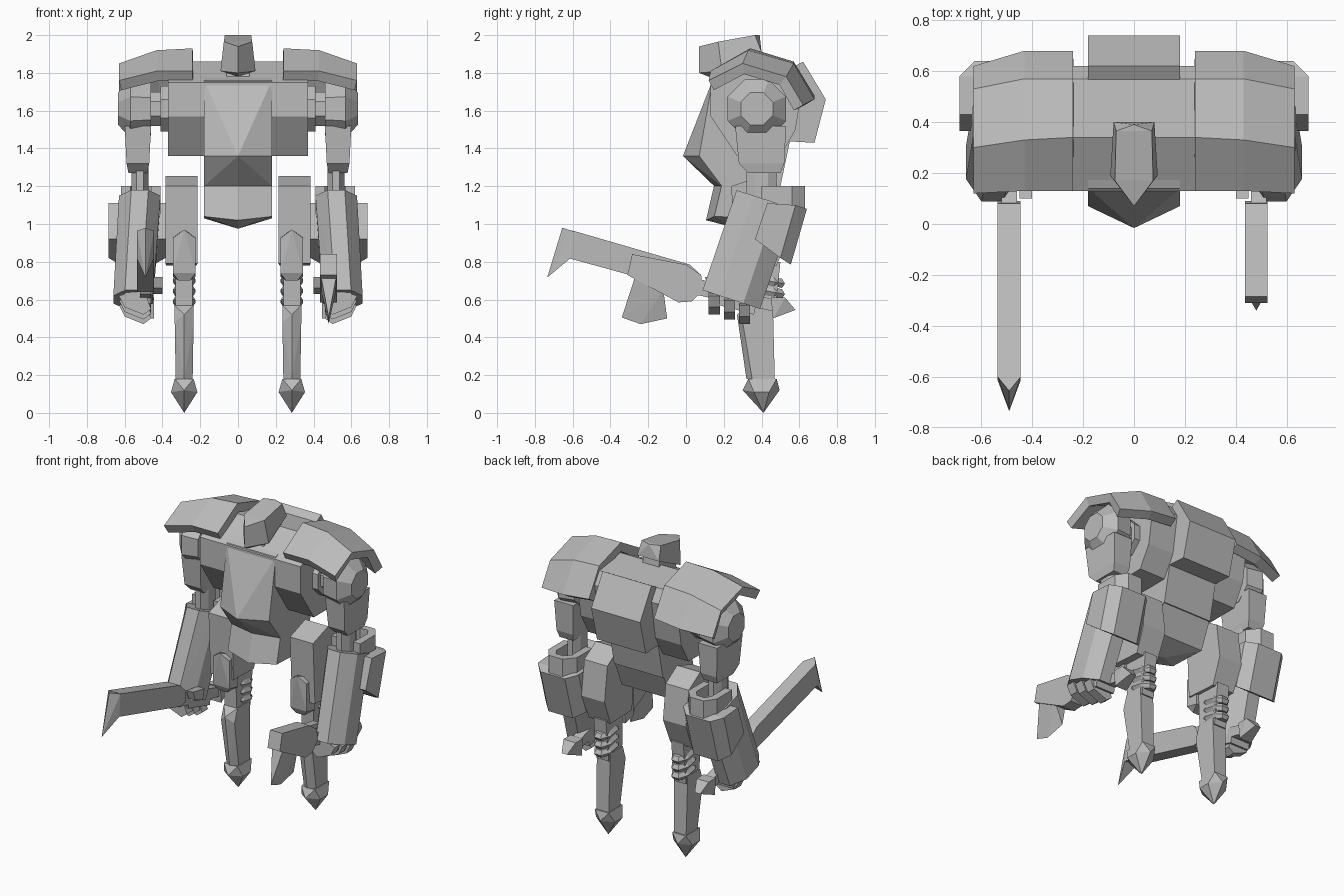
import bpy
import bmesh
from math import cos, sin, pi, radians
from mathutils import Matrix, Vector

if "Cube" in bpy.data.objects:
    bpy.data.objects.remove(bpy.data.objects["Cube"])

GREY = (.5, .5, .5, 1)
metal = bpy.data.materials.new("plain_grey_metal")
metal.use_nodes = True
metal.diffuse_color = GREY
metal.node_tree.nodes["Principled BSDF"].inputs["Base Color"].default_value = GREY

LEFT, RIGHT = "left_", "right_"
PAIR = (LEFT, RIGHT)
SINGLE = ("",)


def place(name, bm, sides):
    """Make one object per side; the right side is the mirrored copy."""
    made = []
    for side in sides:
        copy = bm.copy()
        if side == RIGHT:
            for vert in copy.verts:
                vert.co.x = -vert.co.x
            bmesh.ops.reverse_faces(copy, faces=copy.faces[:])
        mesh = bpy.data.meshes.new(side + name)
        copy.to_mesh(mesh)
        copy.free()
        mesh.materials.append(metal)
        obj = bpy.data.objects.new(side + name, mesh)
        bpy.context.scene.collection.objects.link(obj)
        made.append(obj)
    bm.free()
    return made


def hull(name, points, sides=PAIR):
    """Convex faceted solid around the points."""
    bm = bmesh.new()
    for point in points:
        bm.verts.new(point)
    bmesh.ops.remove_doubles(bm, verts=bm.verts[:], dist=.0005)
    bmesh.ops.convex_hull(bm, input=bm.verts[:])
    loose = [vert for vert in bm.verts if not vert.link_faces]
    bmesh.ops.delete(bm, geom=loose, context="VERTS")
    bmesh.ops.dissolve_limit(bm, angle_limit=.02, verts=bm.verts[:], edges=bm.edges[:])
    bmesh.ops.recalc_face_normals(bm, faces=bm.faces[:])
    return place(name, bm, sides)


def sym(centre, points):
    """Points given as (half width, y, z) on both sides of a centre plane."""
    return [(centre + sign * w, y, z) for w, y, z in points for sign in (-1, 1)]


def block(name, centre, width, profile, sides=PAIR):
    """Side profile extruded evenly about a centre plane."""
    return hull(name, sym(centre, [(width, y, z) for y, z in profile]), sides)


def ring(centre, across, deep, tilt=0, axis="X", count=8):
    """Polygon ring whose flats touch the given half sizes."""
    turn = Matrix.Rotation(radians(tilt), 3, axis)
    grow = 1 / cos(pi / count)
    angles = [(2 * k + 1) * pi / count for k in range(count)]
    return [Vector(centre) + turn @ Vector((across * grow * cos(a), deep * grow * sin(a), 0))
            for a in angles]


def drum(name, stations, y, z):
    """Faceted drum along x from (x, radius) stations."""
    points = []
    for x, radius in stations:
        points += ring((x, y, z), radius, radius, 90, "Y")
    hull(name, points)


def sheet(name, rows, thickness):
    """Bent plate from a grid of points, thickened inwards."""
    bm = bmesh.new()
    grid = [[bm.verts.new(point) for point in row] for row in rows]
    for a, b in zip(grid, grid[1:]):
        for j in range(len(a) - 1):
            bm.faces.new((a[j], b[j], b[j + 1], a[j + 1]))
    for obj in place(name, bm, PAIR):
        solid = obj.modifiers.new("thickness", "SOLIDIFY")
        solid.thickness = thickness
        solid.offset = -1


# Torso: wide chest, keeled breastplate, abdomen, pelvis and backpack
block("chest", 0, .37, [(.13, 1.75), (.13, 1.57), (.26, 1.4), (.27, 1.36), (.5, 1.36),
                        (.58, 1.5), (.62, 1.75), (.57, 1.83), (.34, 1.86)], SINGLE)
hull("breastplate", sym(0, [(.18, .14, 1.76), (0, .12, 1.71), (.18, .07, 1.36),
                            (0, -.016, 1.36), (.18, .35, 1.84), (.18, .35, 1.36)]), SINGLE)
hull("abdomen", sym(0, [(.18, .07, 1.36), (0, -.016, 1.36), (.18, .19, 1.2),
                        (0, .15, 1.2), (.18, .55, 1.44), (.18, .5, 1.2)]), SINGLE)
hull("pelvis", sym(0, [(.18, .19, 1.21), (0, .15, 1.21), (.18, .15, 1.04), (0, .106, 1.02),
                       (0, .28, .975), (.18, .42, 1.03), (.18, .5, 1.22)]), SINGLE)
block("backpack", 0, .18, [(.53, 1.81), (.62, 1.86), (.74, 1.66), (.68, 1.43), (.5, 1.44)],
      SINGLE)

# Head: wedge with a keeled face, on a short neck
hull("head", sym(0, [(0, .07, 1.94), (0, .07, 1.8), (0, .12, 1.78), (.075, .17, 1.965),
                     (.093, .19, 1.81), (.07, .365, 2), (0, .39, 2), (.08, .4, 1.91)]), SINGLE)
block("neck", 0, .06, [(.18, 1.74), (.2, 1.86), (.36, 1.92), (.38, 1.8)], SINGLE)

# Shoulder pads: bent plates drooping outwards
pad_rows = [
    (.24, [(.13, 1.81), (.34, 1.93), (.57, 1.86), (.68, 1.68)]),
    (.43, [(.13, 1.81), (.33, 1.92), (.57, 1.85), (.68, 1.66)]),
    (.63, [(.12, 1.76), (.3, 1.85), (.53, 1.78), (.62, 1.63)]),
]
sheet("shoulder_pad", [[(x, y, z) for y, z in line] for x, line in pad_rows], .06)

# Shoulder joint and upper arm
drum("shoulder_axle", [(.3, .09), (.48, .09)], .375, 1.61)
drum("shoulder_collar", [(.36, .12), (.41, .12)], .375, 1.61)
drum("shoulder_ball", [(.46, .14), (.57, .155), (.635, .085)], .375, 1.61)
hull("upper_arm", sym(.53, [(.07, .26, 1.52), (.07, .53, 1.52), (.06, .28, 1.32),
                            (.06, .52, 1.32), (.05, .33, 1.27), (.05, .5, 1.27)]))
hull("elbow", ring((.52, .4, 1.3), .045, .08) + ring((.52, .4, 1.08), .045, .08))

# Forearm: tilted eight-sided sleeve, cuff and rear guard
hull("forearm", ring((.52, .42, 1.13), .11, .16, -18) + ring((.555, .24, .6), .105, .16, -18))
cuff = [(.62, .4), (.62, .56), (.57, .63), (.47, .63), (.41, .56), (.41, .4)]
sheet("forearm_cuff", [[(x, y, 1.05), (x, y, 1.2)] for x, y in cuff], .05)
hull("forearm_guard", sym(.535, [(.15, .43, 1.11), (.15, .58, 1.1), (.09, .64, 1.08),
                                 (.09, .555, .785), (.15, .5, .82), (.15, .365, .92)]))

# Hand: palm, curled fingers and thumb
block("palm", .53, .07, [(.12, .66), (.14, .58), (.36, .52), (.38, .62)])
for number in range(3):
    y = .15 + number * .08
    z = .62 - number * .025
    hull("finger_" + "abc"[number], [(x, y + dy, z + dz) for dy in (-.03, .03)
         for x, dz in ((.63, 0), (.6, -.06), (.5, -.1), (.46, -.07), (.5, .04))])
block("thumb", .425, .025, [(.1, .72), (.12, .66), (.2, .63), (.22, .7)])

# Weapons: shared grip and pommel, long blade on the right, hooked one on the left
GRIP = .49
block("weapon_grip", GRIP, .03, [(.03, .72), (.03, .63), (.5, .53), (.5, .59)])
hull("weapon_pommel", sym(GRIP, [(.045, .45, .61), (.045, .46, .5), (.045, .525, .61),
                                 (.02, .58, .545)]))
block("long_blade", GRIP, .045, [(-.6, .965), (-.614, .817), (.03, .64), (.09, .65),
                                 (.08, .73), (.02, .785)], (RIGHT,))
hull("long_blade_tip", sym(GRIP, [(0, -.655, .98), (0, -.735, .716), (.045, -.6, .963),
                                  (.045, -.614, .817)]), (RIGHT,))
block("hook_bar", GRIP - .01, .045, [(-.285, .84), (-.31, .73), (-.14, .65), (-.04, .585),
                                     (.03, .59), (.09, .65), (.08, .73), (0, .785)], (LEFT,))
hull("hook_blade", sym(GRIP - .01, [(.04, -.27, .72), (.04, -.12, .65), (0, -.34, .505),
                                    (0, -.24, .47), (0, -.1, .5)]), (LEFT,))

# Legs: thigh, kneepad, ribbed joint, shin and spiked foot
LEG = .285
hull("thigh", sym(.3, [(.085, .24, 1.2), (.085, .4, 1.255), (.085, .52, 1.18), (.085, .55, .95),
                       (.08, .48, .78), (.085, .26, .79)]))
hull("kneepad", sym(LEG, [(0, .21, .97), (.06, .23, .925), (.06, .23, .74), (.03, .25, .7),
                          (.06, .32, .72), (.06, .32, .93)]))
block("knee_core", LEG, .045, [(.32, .8), (.33, .52), (.47, .52), (.5, .8)])
for number in range(3):
    centre = Vector((LEG, .43, .7 - number * .055))
    rib = []
    for lift, size in ((-.024, .045), (0, .06), (.024, .045)):
        rib += ring(centre + Vector((0, 0, lift)), size, size + .035, -10)
    hull("knee_rib_" + "abc"[number], rib)
hull("shin", sym(LEG, [(.05, .33, .57), (.05, .46, .57), (0, .27, .52), (.05, .3, .48),
                       (.05, .45, .48), (.045, .35, .18), (.045, .47, .18), (0, .32, .18)]))
hull("foot_spike", sym(LEG, [(.05, .33, .18), (.05, .48, .18), (.07, .36, .11), (.07, .44, .11),
                             (0, .3, .12), (0, .495, .12), (0, .41, 0)]))
